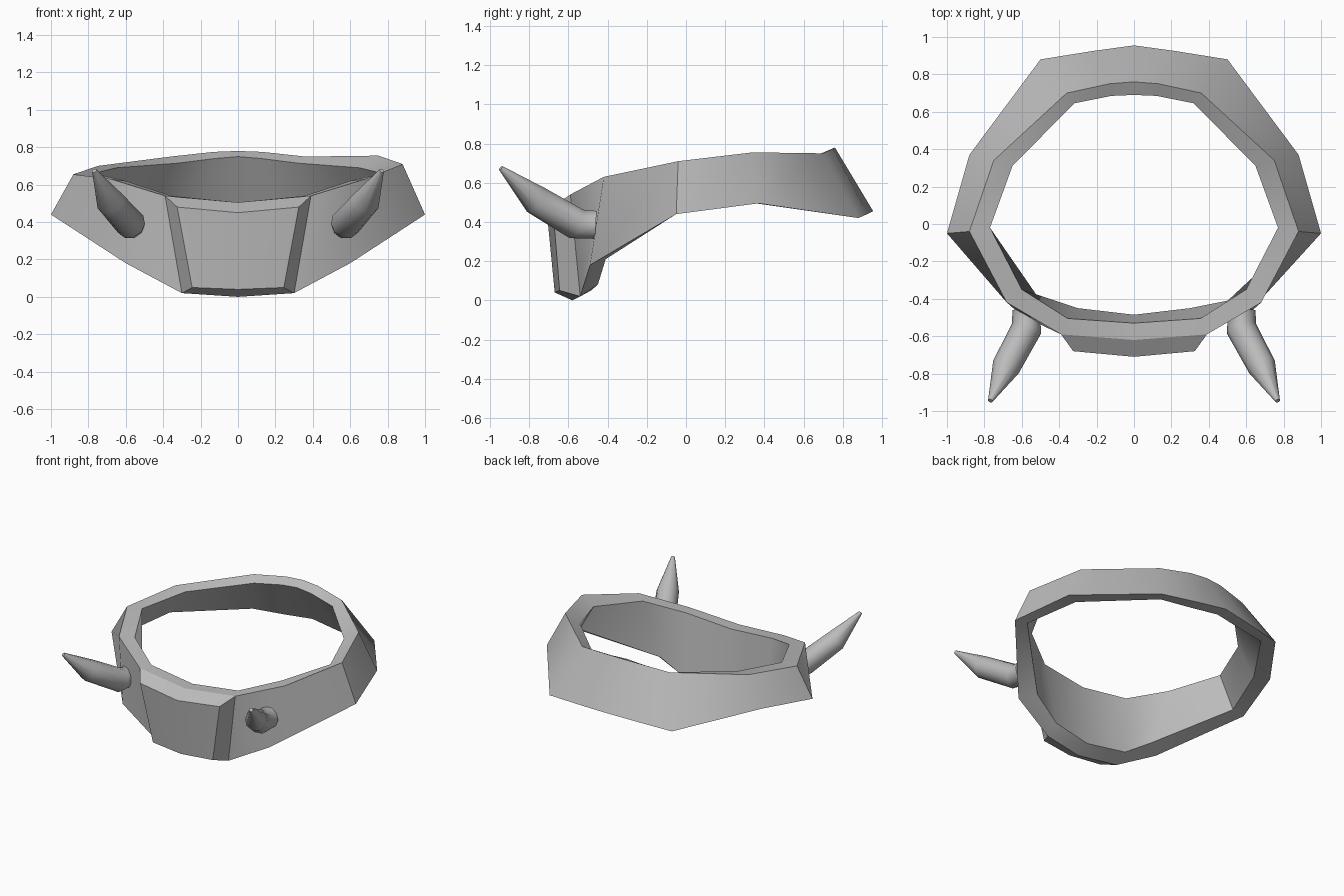
import bpy, bmesh, math
from mathutils import Vector

cube = bpy.data.objects.get("Cube")
if cube:
    bpy.data.objects.remove(cube)

grey = bpy.data.materials.new("plain_grey")
grey.use_nodes = True
grey.diffuse_color = (0.5, 0.5, 0.5, 1)
grey.node_tree.nodes["Principled BSDF"].inputs["Base Color"].default_value = (0.5, 0.5, 0.5, 1)


def finish(name, bm, angle):
    bmesh.ops.recalc_face_normals(bm, faces=bm.faces)
    mesh = bpy.data.meshes.new(name)
    bm.to_mesh(mesh)
    bm.free()
    mesh.materials.append(grey)
    obj = bpy.data.objects.new(name, mesh)
    bpy.context.collection.objects.link(obj)
    bpy.ops.object.select_all(action='DESELECT')
    obj.select_set(True)
    bpy.context.view_layer.objects.active = obj
    bpy.ops.object.shade_smooth_by_angle(angle=math.radians(angle))
    return obj


def bridge(bm, a, b):
    n = len(a)
    for i in range(n):
        j = (i + 1) % n
        bm.faces.new((a[i], a[j], b[j], b[i]))


# Band: cross-sections from back centre to front centre
# (outer top, outer bottom, inner bottom, inner top)
SECTIONS = [
    ((0, .76, .78), (0, .955, .455), (0, .87, .45), (0, .69, .75)),
    ((.13, .75, .775), (.22, .925, .44), (.2, .84, .44), (.12, .685, .74)),
    ((.36, .70, .75), (.5, .88, .42), (.44, .80, .435), (.32, .645, .715)),
    ((.75, .34, .755), (.88, .37, .495), (.78, .32, .5), (.65, .31, .69)),
    ((.88, -.04, .71), (1, -.05, .44), (.9, -.04, .45), (.77, -.02, .66)),
    ((.68, -.42, .63), (.6, -.49, .18), (.5, -.41, .21), (.6, -.35, .62)),
    ((.39, -.59, .54), (.3, -.54, .02), (.3, -.45, .08), (.355, -.505, .54)),
    ((0, -.62, .505), (0, -.58, 0), (0, -.485, .05), (0, -.53, .505)),
]
bm = bmesh.new()
rings = [[bm.verts.new(p) for p in s] for s in SECTIONS]
for k in range(len(SECTIONS) - 2, 0, -1):
    ring = [bm.verts.new((-x, y, z)) for x, y, z in SECTIONS[k]]
    if k in (3, 4):  # the right rim dips a little
        ring[0].co.z -= .055
    rings.append(ring)
for a, b in zip(rings, rings[1:] + rings[:1]):
    bridge(bm, a, b)
finish("band", bm, 40)

# Front plate: raised panel with sloping borders
bm = bmesh.new()


def panel_loop(top_side, top_mid, low_side, low_mid):
    flip = lambda p: (-p[0], p[1], p[2])
    pts = (flip(top_side), top_mid, top_side, low_side, low_mid, flip(low_side))
    return [bm.verts.new(p) for p in pts]


back = panel_loop(SECTIONS[6][0], SECTIONS[7][0], SECTIONS[6][1], SECTIONS[7][1])
front = panel_loop((.325, -.68, .48), (0, -.71, .45), (.245, -.645, .05), (0, -.67, .04))
bridge(bm, back, front)
bm.faces.new((front[0], front[1], front[4], front[5]))
bm.faces.new((front[1], front[2], front[3], front[4]))
finish("front_plate", bm, 25)

# Horns: tapered bent tubes
PATH = [Vector(p) for p in ((.575, -.46, .385), (.575, -.56, .39), (.685, -.765, .512), (.768, -.945, .675))]
RADII = (.075, .082, .076, .013)
SIDES = 10
for side, name in ((1, "left_horn"), (-1, "right_horn")):
    bm = bmesh.new()
    loops = []
    for i, (p, r) in enumerate(zip(PATH, RADII)):
        d = (PATH[min(i + 1, 3)] - PATH[max(i - 1, 0)]).normalized()
        u = d.cross(Vector((0, 0, 1))).normalized()
        v = u.cross(d)
        loop = []
        for s in range(SIDES):
            t = 2 * math.pi * s / SIDES
            q = p + r * (u * math.cos(t) + v * math.sin(t))
            loop.append(bm.verts.new((q.x * side, q.y, q.z)))
        loops.append(loop)
    for a, b in zip(loops, loops[1:]):
        bridge(bm, a, b)
    bm.faces.new(loops[0])
    bm.faces.new(loops[-1])
    finish(name, bm, 50)
